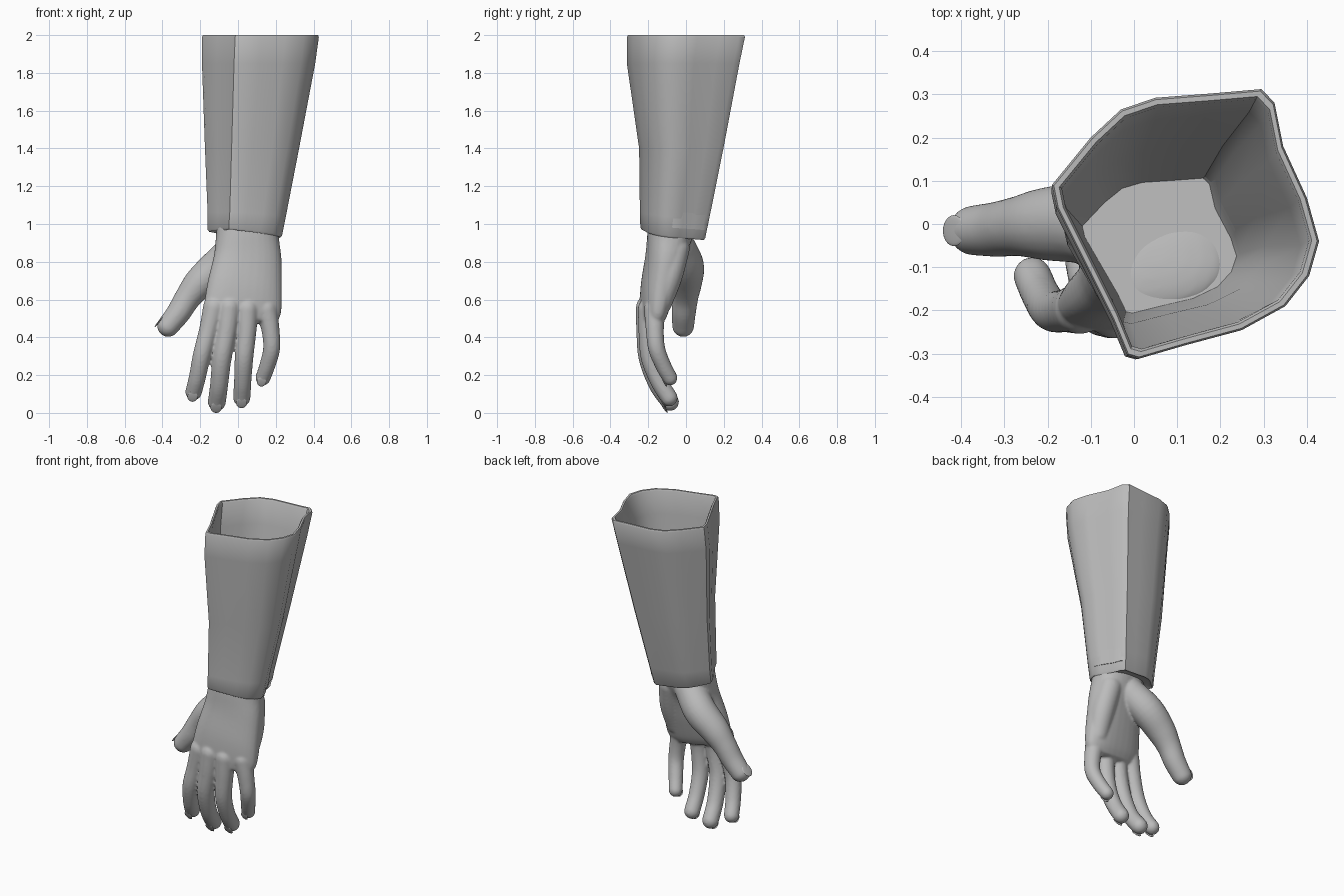
import bpy, bmesh, math
from mathutils import Vector, Matrix

cube = bpy.data.objects.get("Cube")
if cube:
    bpy.data.objects.remove(cube)

grey = bpy.data.materials.new("plain_grey")
grey.use_nodes = True
COLOUR = (0.5, 0.5, 0.5, 1)
grey.diffuse_color = COLOUR
grey.node_tree.nodes["Principled BSDF"].inputs["Base Color"].default_value = COLOUR


def finish(bm, name, angle=40):
    """Turn a bmesh into a smooth-shaded object."""
    bmesh.ops.recalc_face_normals(bm, faces=bm.faces)
    mesh = bpy.data.meshes.new(name)
    bm.to_mesh(mesh)
    bm.free()
    mesh.materials.append(grey)
    obj = bpy.data.objects.new(name, mesh)
    bpy.context.collection.objects.link(obj)
    bpy.ops.object.select_all(action='DESELECT')
    obj.select_set(True)
    bpy.context.view_layer.objects.active = obj
    bpy.ops.object.shade_smooth_by_angle(angle=math.radians(angle))
    return obj


def skin(bm, loops):
    """Bridge equal rings of points into a closed solid."""
    rings = [[bm.verts.new(p) for p in loop] for loop in loops]
    n = len(rings[0])
    for a, b in zip(rings, rings[1:]):
        for i in range(n):
            j = (i + 1) % n
            bm.faces.new((a[i], a[j], b[j], b[i]))
    bm.faces.new(rings[0][::-1])
    bm.faces.new(rings[-1])


def spline(keys, steps=5):
    """Smooth curve through keys of any dimension."""
    k = [Vector(p) for p in keys]
    k = [k[0] * 2 - k[1]] + k + [k[-1] * 2 - k[-2]]
    out = []
    for a, b, c, d in zip(k, k[1:], k[2:], k[3:]):
        for s in range(steps):
            t = s / steps
            out.append(b + (c - a) * (t / 2)
                       + (a * 2 - b * 5 + c * 4 - d) * (t * t / 2)
                       + (b * 3 - a - c * 3 + d) * (t ** 3 / 2))
    return out + [k[-2]]


def frame(t):
    """Side and depth directions across a limb running along t."""
    u = t.cross(Vector((0, 1, 0))).normalized()
    return u, u.cross(t)


def limb(bm, keys, tilt=0.0, power=1.0, cap=1.0, sides=24):
    """Round-ended limb; keys are x, y, z, half width, half depth."""
    path = spline(keys)
    pos = [p.to_3d() if len(p) == 3 else Vector(p[:3]) for p in path]
    last = len(path) - 1
    rings = []
    for i, p in enumerate(path):
        t = (pos[min(i + 1, last)] - pos[max(i - 1, 0)]).normalized()
        rings.append((pos[i], t, p[3], p[4]))

    def rounded(ring, sign):
        c, t, ru, rv = ring
        out = []
        for k in range(1, 6):
            a = math.radians(k * 16)
            out.append((c + t * (sign * cap * rv * math.sin(a)), t,
                        ru * math.cos(a), rv * math.cos(a)))
        return out

    rings = rounded(rings[0], -1)[::-1] + rings + rounded(rings[-1], 1)
    loops = []
    for c, t, ru, rv in rings:
        u, v = frame(t)
        loop = []
        for k in range(sides):
            a = math.tau * k / sides
            ca, sa = math.cos(a), math.sin(a)
            x = math.copysign(abs(ca) ** power, ca) * ru
            y = math.copysign(abs(sa) ** power, sa) * rv
            x, y = (x * math.cos(tilt) - y * math.sin(tilt),
                    x * math.sin(tilt) + y * math.cos(tilt))
            loop.append(c + u * x + v * y)
        loops.append(loop)
    skin(bm, loops)


# Sleeve: flared hollow cuff with four soft corners
OUTLINE = [(-.19, .09), (-.18, .04), (-.11, -.1), (-.05, -.22), (-.015, -.305),
           (.01, -.312), (.12, -.28), (.25, -.245), (.35, -.19), (.405, -.12),
           (.428, -.04), (.4, .06), (.345, .18), (.325, .28), (.295, .312),
           (.18, .302), (.05, .292), (-.03, .265), (-.1, .2)]


def cuff_ring(z, cx, cy, sx, sy, inset=1.0, slope=0.0):
    out = []
    for x, y in OUTLINE:
        px = cx + (x - .12) * sx * inset
        py = cy + y * sy * inset
        out.append((px, py, z - slope * (.1 * (px - .04) + .11 * (py + .07))))
    return out


TOP = (1.99, .12, 0, 1, 1)
UPPER = (1.85, .11, -.015, .97, .955)
MIDDLE = (1.4, .075, -.025, .806, .715)
LOWER = (1.05, .047, -.06, .67, .59)
HEM = (.955, .037, -.07, .637, .55)
bm = bmesh.new()
skin(bm, [
    cuff_ring(1.0, .06, -.05, .637, .55, .91, 1),
    cuff_ring(*MIDDLE, .92),
    cuff_ring(*UPPER, .92),
    cuff_ring(*TOP, .925),
    cuff_ring(2.0, .12, 0, 1, 1, .945),
    cuff_ring(2.0, .12, 0, 1, 1, .985),
    cuff_ring(*TOP),
    cuff_ring(*UPPER),
    cuff_ring(*MIDDLE),
    cuff_ring(*LOWER, 1, .5),
    cuff_ring(*HEM, 1, 1),
    cuff_ring(.945, .037, -.07, .637, .55, .96, 1),
    cuff_ring(.955, .037, -.07, .637, .55, .88, 1),
])
finish(bm, "sleeve", 38)

# Hand: palm, muscle pads and digits fused into one skin
hand = bmesh.new()
limb(hand, [(.05, -.08, .97, .165, .12), (.05, -.095, .9, .17, .112),
            (.05, -.12, .8, .183, .095), (.035, -.15, .66, .2, .085),
            (.025, -.17, .55, .205, .07), (.02, -.18, .5, .185, .055)],
     tilt=.13, power=.85, cap=.3, sides=32)
limb(hand, [(.14, -.05, .87, .07, .07), (.16, -.09, .72, .07, .07),
            (.16, -.135, .58, .06, .06)])

FINGERS = {
    "index": [(-.125, -.195, .56, .06), (-.155, -.2, .44, .051), (-.19, -.2, .31, .048),
              (-.215, -.165, .19, .045), (-.235, -.12, .11, .044)],
    "middle": [(-.045, -.205, .56, .06), (-.06, -.21, .43, .053), (-.085, -.2, .29, .051),
               (-.1, -.15, .15, .048), (-.112, -.085, .058, .048)],
    "ring": [(.05, -.195, .55, .06), (.045, -.2, .42, .051), (.032, -.19, .29, .049),
             (.025, -.145, .17, .046), (.02, -.09, .08, .046)],
    "little": [(.15, -.165, .55, .058), (.172, -.165, .44, .048), (.178, -.155, .34, .045),
               (.155, -.12, .25, .042), (.132, -.085, .185, .04)],
    "thumb": [(.0, -.04, .88, .09), (-.1, 0, .78, .095), (-.2, 0, .69, .085),
              (-.265, -.005, .61, .07), (-.315, -.012, .53, .064), (-.37, -.015, .46, .058)],
}
for keys in FINGERS.values():
    limb(hand, [k + (k[3],) for k in keys])

hand_obj = finish(hand, "hand")
remesh = hand_obj.modifiers.new("fuse", 'REMESH')
remesh.mode = 'VOXEL'
remesh.voxel_size = .0075
remesh.use_smooth_shade = True
smooth = hand_obj.modifiers.new("soften", 'SMOOTH')
smooth.factor = .5
smooth.iterations = 7

# Nails: thin domed plates on the back of each fingertip
for name, keys in FINGERS.items():
    tip, r = Vector(keys[-1][:3]), keys[-1][3]
    t = (tip - Vector(keys[-2][:3])).normalized()
    u, v = frame(t)
    n = -u if name == "thumb" else -v
    side = n.cross(t)
    centre = tip + n * (r * .9) + t * (r * .15)
    basis = Matrix((side, n, t)).transposed().to_4x4()
    bm = bmesh.new()
    bmesh.ops.create_uvsphere(bm, u_segments=20, v_segments=10, radius=1)
    size = Matrix.Diagonal((r * .62, .0048, r * .7, 1))
    bmesh.ops.transform(bm, matrix=Matrix.Translation(centre) @ basis @ size, verts=bm.verts)
    finish(bm, name + "_nail", 60)
